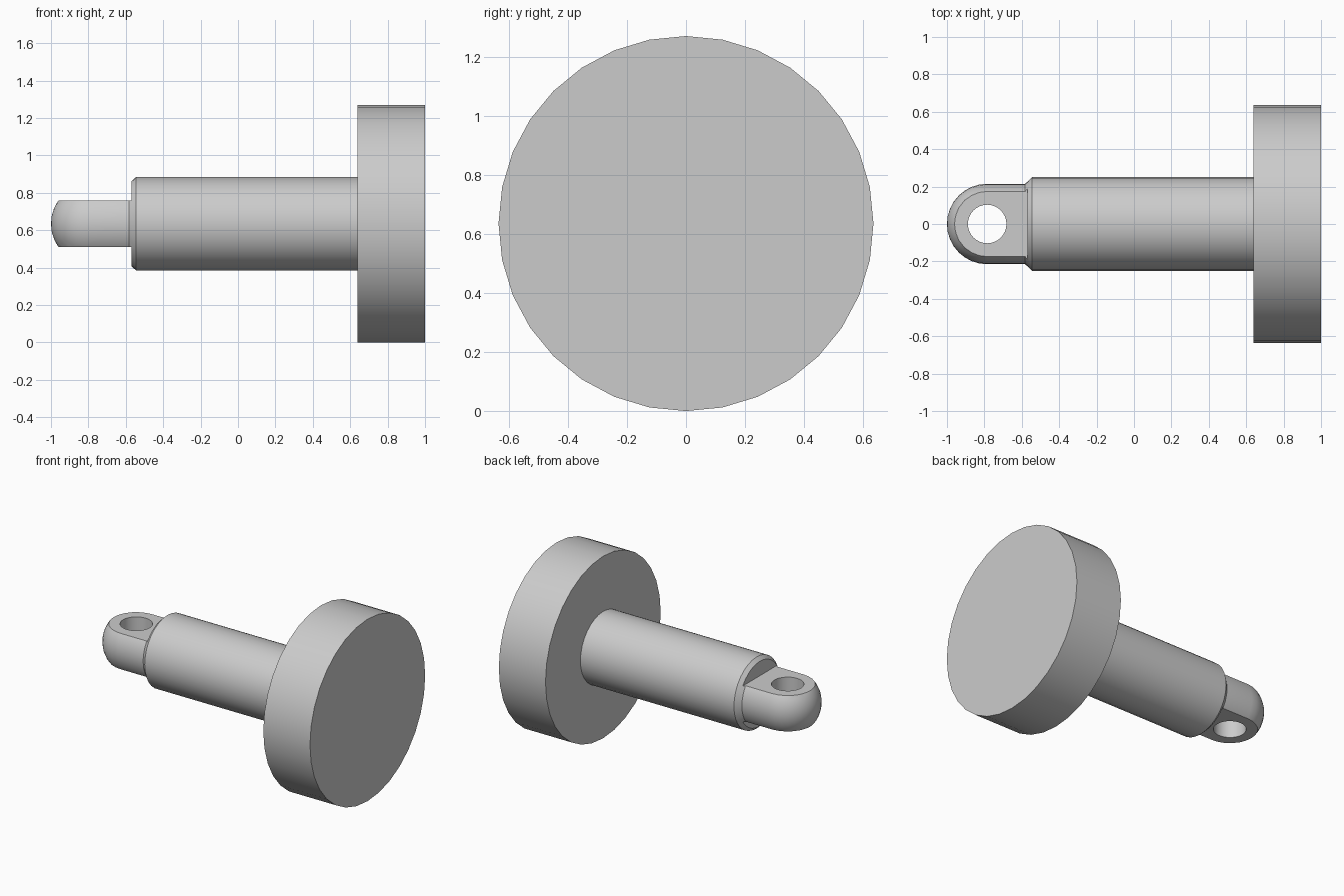
import bpy, bmesh
from math import cos, sin, pi, radians
from mathutils import Matrix, Vector

cube = bpy.data.objects.get("Cube")
if cube:
    bpy.data.objects.remove(cube, do_unlink=True)

AXIS_Z = 0.635
SEGMENTS = 32
EYE_X, EYE_R = -0.785, 0.215
FLAT_X, FLAT_HALF = -0.57, 0.125

steel = bpy.data.materials.new("plain grey steel")
steel.use_nodes = True
grey = (0.6, 0.6, 0.6, 1)
steel.diffuse_color = grey
steel.node_tree.nodes["Principled BSDF"].inputs["Base Color"].default_value = grey


def make_object(name, bm):
    bmesh.ops.recalc_face_normals(bm, faces=bm.faces)
    mesh = bpy.data.meshes.new(name)
    bm.to_mesh(mesh)
    bm.free()
    mesh.materials.append(steel)
    obj = bpy.data.objects.new(name, mesh)
    bpy.context.collection.objects.link(obj)
    return obj


def lathe(name, profile):
    """Revolve (x, radius) points about the horizontal axis."""
    bm = bmesh.new()
    verts = [bm.verts.new((x, 0, r)) for x, r in profile]
    edges = [bm.edges.new(pair) for pair in zip(verts, verts[1:])]
    bmesh.ops.spin(bm, geom=verts + edges, cent=(0, 0, 0), axis=(1, 0, 0),
                   angle=2 * pi, steps=SEGMENTS, use_duplicate=False)
    bmesh.ops.remove_doubles(bm, verts=bm.verts, dist=1e-5)
    # Close any open ends with a single flat cap
    rims = [e for e in bm.edges if e.is_boundary]
    if rims:
        bmesh.ops.holes_fill(bm, edges=rims, sides=0)
    bmesh.ops.translate(bm, verts=bm.verts, vec=(0, 0, AXIS_Z))
    return make_object(name, bm)


def select_only(obj):
    bpy.ops.object.select_all(action="DESELECT")
    obj.select_set(True)
    bpy.context.view_layer.objects.active = obj


def cut(obj, cutter):
    cutter.hide_render = True
    mod = obj.modifiers.new("cut", "BOOLEAN")
    mod.operation = "DIFFERENCE"
    mod.solver = "EXACT"
    mod.object = cutter
    select_only(obj)
    bpy.ops.object.modifier_apply(modifier=mod.name)
    bpy.data.objects.remove(cutter, do_unlink=True)


# Round flange
flange = lathe("flange", [(0.64, 0.635), (1, 0.635)])

# Shaft with chamfered shoulder and domed eye end
steps = 8
dome = [(EYE_X - EYE_R * cos(i * pi / 2 / steps), EYE_R * sin(i * pi / 2 / steps))
        for i in range(steps + 1)]
shaft = lathe("shaft_with_eye", dome + [(-0.582, EYE_R), (-0.545, 0.25), (0.65, 0.25)])

# Flats above and below the eye
for side in (-1, 1):
    bm = bmesh.new()
    centre = Vector((FLAT_X - 0.5, 0, AXIS_Z + side * (FLAT_HALF + 0.25)))
    bmesh.ops.create_cube(bm, size=1, matrix=Matrix.Translation(centre)
                          @ Matrix.Diagonal((1, 1, 0.5, 1)))
    cut(shaft, make_object("flat_cutter", bm))

# Vertical pin hole
bm = bmesh.new()
bmesh.ops.create_cone(bm, cap_ends=True, segments=SEGMENTS, radius1=0.103, radius2=0.103,
                      depth=1, matrix=Matrix.Translation((EYE_X, 0, AXIS_Z)))
cut(shaft, make_object("hole_cutter", bm))

for part in (flange, shaft):
    select_only(part)
    bpy.ops.object.shade_smooth_by_angle(angle=radians(30))
